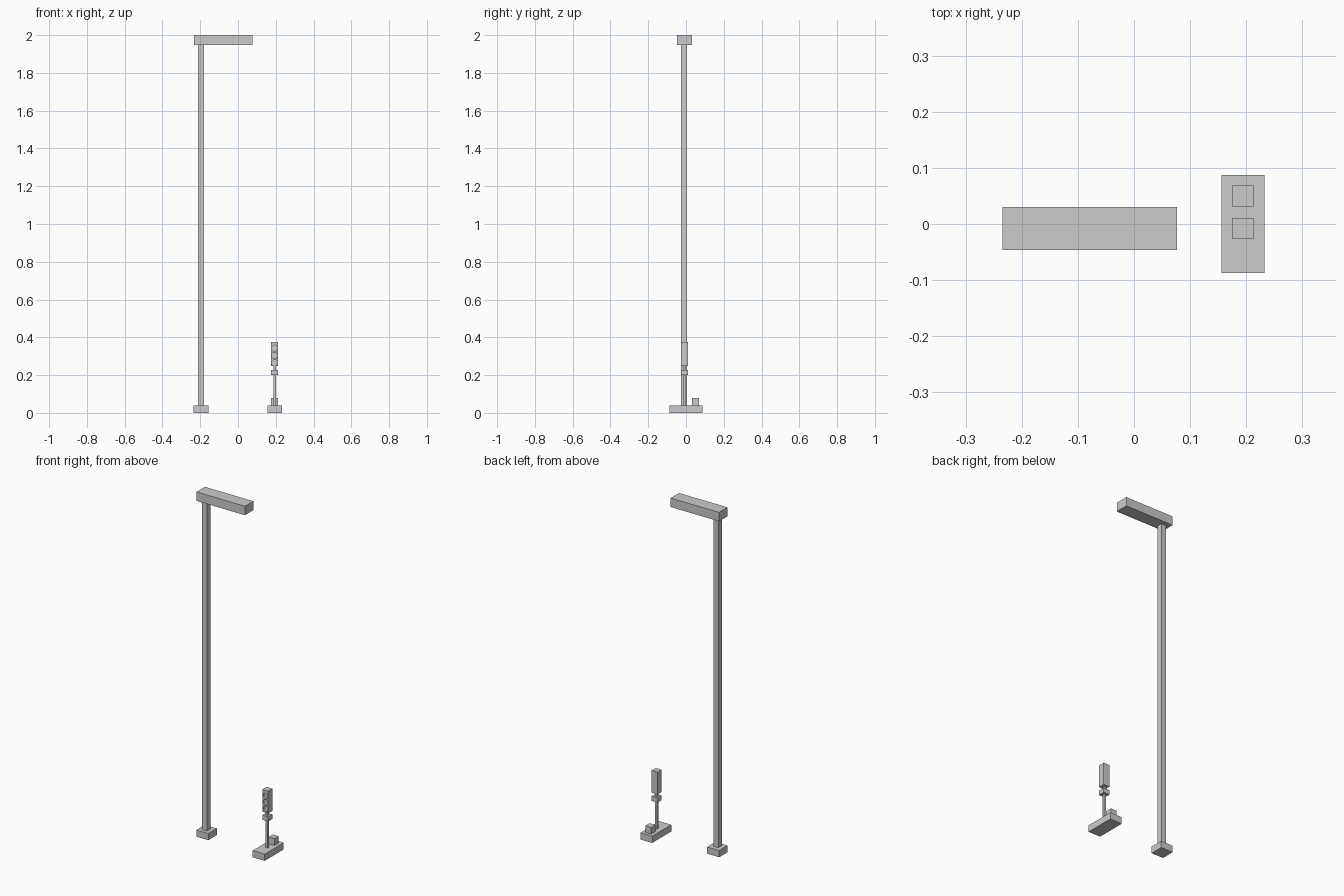
import bpy, math

if "Cube" in bpy.data.objects:
    bpy.data.objects.remove(bpy.data.objects["Cube"])

def box(name, x, y, z):
    """Box from (min, max) ranges on each axis."""
    bpy.ops.mesh.primitive_cube_add(size=1, location=[sum(r) / 2 for r in (x, y, z)])
    o = bpy.context.object
    o.name = name
    o.scale = [r[1] - r[0] for r in (x, y, z)]
    bpy.ops.object.transform_apply(location=False, rotation=False, scale=True)
    return o

YC = -0.008

def span(c, w):
    return (c - w / 2, c + w / 2)

# Tall gantry: foot, post and overhanging beam
box("gantry_foot", span(-0.196, 0.077), span(YC, 0.077), (0, 0.039))
box("gantry_post", span(-0.196, 0.031), span(YC - 0.003, 0.031), (0.0, 1.96))
box("gantry_beam", (-0.234, 0.077), span(YC, 0.077), (1.948, 2.0))

# Signal base with small control box behind the pole
SX = 0.194
box("signal_base", span(SX, 0.077), (-0.087, 0.087), (0, 0.039))
box("control_box", span(SX, 0.038), (0.031, 0.069), (0.039, 0.078))
box("signal_pole", span(SX, 0.014), span(YC, 0.014), (0.039, 0.255))
box("pole_box", span(SX, 0.038), span(YC, 0.038), (0.2, 0.227))

# Signal head with three round recessed lamps
head = box("signal_head", span(SX, 0.038), span(YC, 0.038), (0.247, 0.376))
for i in range(3):
    bpy.ops.mesh.primitive_cylinder_add(vertices=24, radius=0.0165, depth=0.02,
        location=(SX, YC - 0.019, 0.265 + 0.0385 * i), rotation=(math.pi / 2, 0, 0))
    cutter = bpy.context.object
    cutter.name = f"lamp_cutter_{i + 1}"
    cutter.hide_render = True
    cutter.hide_viewport = True
    mod = head.modifiers.new(f"lamp_recess_{i + 1}", 'BOOLEAN')
    mod.operation = 'DIFFERENCE'
    mod.object = cutter
    mod.solver = 'EXACT'
